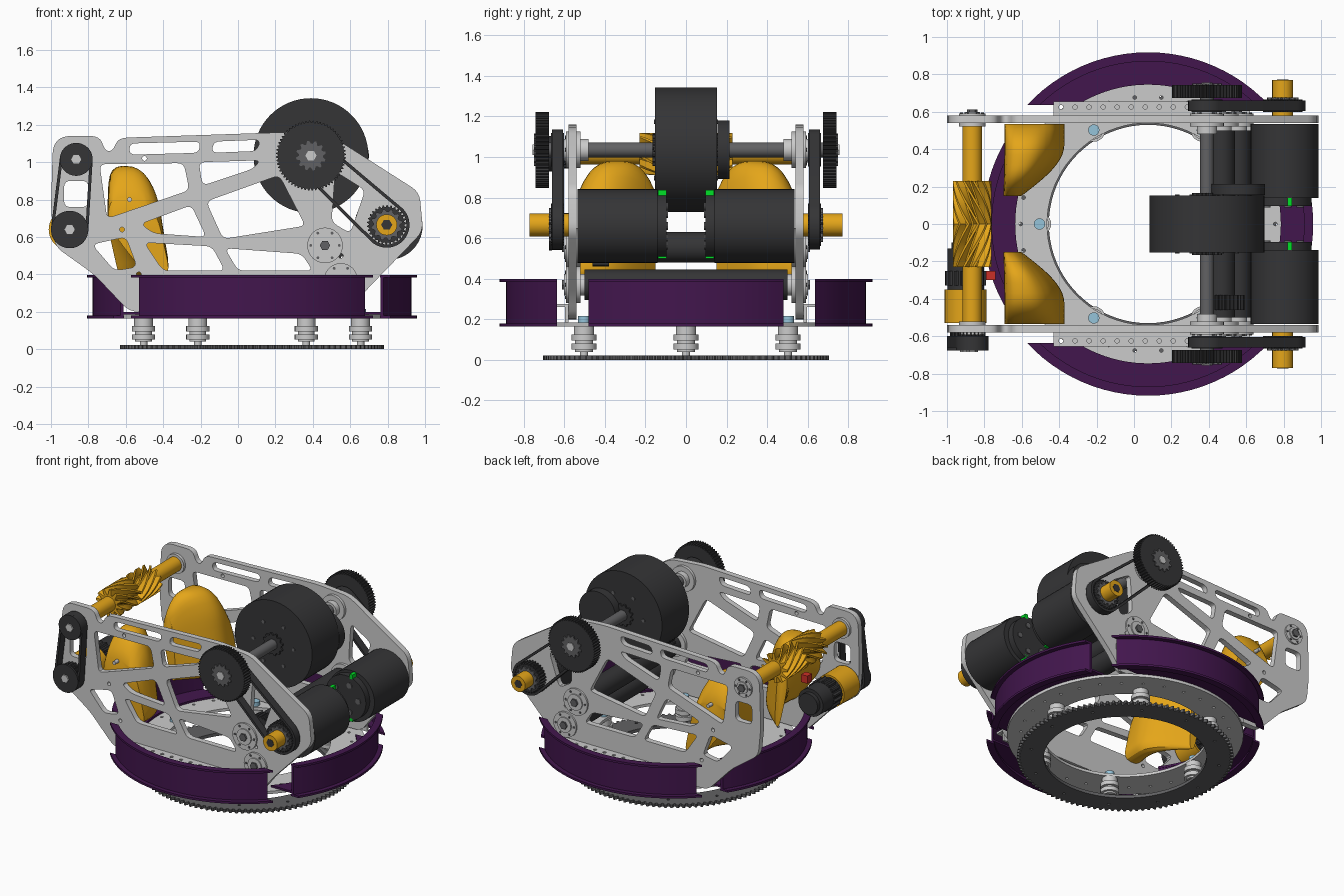
import bpy, bmesh
from math import sin, cos, pi, asin, acos, atan2, hypot
from mathutils import Vector

if "Cube" in bpy.data.objects:
    bpy.data.objects.remove(bpy.data.objects["Cube"])


def mat(name, rgb):
    m = bpy.data.materials.new(name)
    m.diffuse_color = (*rgb, 1)
    m.use_nodes = True
    m.node_tree.nodes["Principled BSDF"].inputs["Base Color"].default_value = m.diffuse_color
    return m


DARK = mat("dark", (0.035, 0.035, 0.037))
YELLOW = mat("yellow", (0.78, 0.38, 0.01))
PURPLE = mat("purple", (0.055, 0.008, 0.075))
GREEN = mat("green", (0.0, 0.75, 0.02))
RED = mat("red", (0.6, 0.03, 0.02))
BLUE = mat("blue", (0.3, 0.55, 0.7))
STEEL = mat("steel", (0.12, 0.12, 0.125))
CX = 0.075  # turntable centre


def add(name, me, m):
    ob = bpy.data.objects.new(name, me)
    bpy.context.collection.objects.link(ob)
    if m:
        me.materials.clear()
        me.materials.append(m)
    return ob


def slab(name, loops, a, b, axis='Y', m=None):
    """Filled outline (later loops are holes) extruded from a to b."""
    cu = bpy.data.curves.new(name, 'CURVE')
    cu.dimensions, cu.fill_mode, cu.extrude = '2D', 'BOTH', abs(b - a) / 2
    for lp in loops:
        s = cu.splines.new('POLY')
        s.points.add(len(lp) - 1)
        for p, q in zip(s.points, lp):
            p.co = (q[0], q[1], 0, 1)
        s.use_cyclic_u = True
    tmp = bpy.data.objects.new(name + "_curve", cu)
    me = bpy.data.meshes.new_from_object(tmp)
    bpy.data.objects.remove(tmp)
    c = (a + b) / 2
    for v in me.vertices:
        u, w, t = v.co
        v.co = (u, c - t, w) if axis == 'Y' else (u, w, c + t)
    return add(name, me, m)


def loft(name, sections, m):
    bm = bmesh.new()
    rings = [[bm.verts.new(p) for p in s] for s in sections]
    n = len(rings[0])
    for r, q in zip(rings, rings[1:]):
        for i in range(n):
            bm.faces.new((r[i], r[(i + 1) % n], q[(i + 1) % n], q[i]))
    bm.faces.new(rings[0])
    bm.faces.new(rings[-1])
    bmesh.ops.recalc_face_normals(bm, faces=bm.faces)
    me = bpy.data.meshes.new(name)
    bm.to_mesh(me)
    bm.free()
    return add(name, me, m)


def circle(x, y, r, n=40):
    return [(x + r * cos(2 * pi * i / n), y + r * sin(2 * pi * i / n)) for i in range(n)]


def gear(x, y, r, depth, n, phase=0):
    return [(x + (r - depth * (j in (0, 3))) * cos(2 * pi * (i + j / 4) / n + phase),
             y + (r - depth * (j in (0, 3))) * sin(2 * pi * (i + j / 4) / n + phase))
            for i in range(n) for j in range(4)]


def rounded(pts, r):
    out, n = [], len(pts)
    for i in range(n):
        p, a, b = Vector(pts[i]), Vector(pts[i - 1]), Vector(pts[(i + 1) % n])
        s = p + (a - p) * min(0.45, r / (a - p).length)
        e = p + (b - p) * min(0.45, r / (b - p).length)
        out += [tuple(s * (1 - t) ** 2 + p * 2 * t * (1 - t) + e * t * t) for t in (0, .25, .5, .75, 1)]
    return out


def belt(c1, r1, c2, r2):
    d, th = hypot(c2[0] - c1[0], c2[1] - c1[1]), atan2(c2[1] - c1[1], c2[0] - c1[0])
    b = acos((r1 - r2) / d)
    arc = lambda c, r, s, e: [(c[0] + r * cos(s + (e - s) * i / 20), c[1] + r * sin(s + (e - s) * i / 20))
                              for i in range(21)]
    return arc(c1, r1, th + b, th + 2 * pi - b) + arc(c2, r2, th - b, th + b)


def rod(name, x, z, r, a, b, m=None, n=40):
    return slab(name, [circle(x, z, r, n)], a, b, 'Y', m)


def box(name, lo, hi, m=None):
    return slab(name, [[(lo[0], lo[1]), (hi[0], lo[1]), (hi[0], hi[1]), (lo[0], hi[1])]], lo[2], hi[2], 'Z', m)


# Turntable: ring gear, plate and six guide rollers
polar = lambda r, n: [(CX + r * cos(2 * pi * i / n), r * sin(2 * pi * i / n)) for i in range(n)]
slab("ring_gear", [gear(CX, 0, 0.705, 0.022, 110), circle(CX, 0, 0.53, 80)]
     + [circle(x, y, 0.01, 8) for x, y in polar(0.62, 12)], 0, 0.022, 'Z', STEEL)
slab("turntable_plate", [circle(CX, 0, 0.77, 80), circle(CX, 0, 0.54, 80)]
     + [circle(x, y, 0.01, 8) for x, y in polar(0.68, 30)], 0.165, 0.185, 'Z')
for x, y in polar(0.58, 6):
    for r, a, b, m in ((0.02, 0.01, 0.17, None), (0.045, 0.04, 0.052, None), (0.062, 0.052, 0.08, None),
                       (0.045, 0.08, 0.095, None), (0.062, 0.095, 0.125, None), (0.05, 0.125, 0.165, None),
                       (0.03, 0.185, 0.215, BLUE)):
        slab("guide_roller", [circle(x, y, r, 24)], a, b, 'Z', m)


# Purple channel guard in four arcs
def sector(r0, r1, rot, lim, wide, dx, dy):
    def arc(r):
        a = asin(lim / r)
        s, e = (a - pi / 2, pi / 2 - a) if wide else (-a, a)
        return [(CX + dx + r * cos(rot + s + (e - s) * i / 24), dy + r * sin(rot + s + (e - s) * i / 24))
                for i in range(25)]
    return arc(r0) + arc(r1)[::-1]


for rot, lim, wide, dy in ((0, .48, 0, 0), (pi, .48, 0, 0), (pi / 2, .6, 1, .035), (-pi / 2, .6, 1, -.035)):
    for part, r0, r1, a, b in (("web", .838, .852, .17, .395), ("top_lip", .835, .883, .383, .398),
                               ("bottom_lip", .835, .883, .165, .18), ("floor", .71, .85, .186, .2)):
        slab("guard_" + part, [sector(r0, r1, rot, lim, wide, 0, dy)], a, b, 'Z', PURPLE)

# Side plates with truss cut-outs, perforated rails and bearings
outline = [(-.94, 1.14), (-.74, 1.14), (-.71, 1.06), (-.67, 1.06), (-.64, 1.13), (.25, 1.16), (.5, 1.14), (.97, .84),
           (.99, .63), (.68, .31), (.6, .2), (-.58, .2), (-.77, .4), (-.98, .55), (-1, .75), (-.99, 1.09)]
cuts = [[(-.58, 1.1), (-.2, 1.11), (-.21, 1.05), (-.58, 1.04)], [(-.13, 1.11), (.12, 1.12), (.1, 1.06), (-.14, 1.05)],
        [(-.74, .99), (-.29, .995), (-.26, .85), (-.7, .7)], [(-.21, 1), (.12, 1.01), (.08, .965), (-.19, .875)],
        [(-.52, .67), (-.25, .77), (-.17, .6), (-.45, .62)], [(-.17, .79), (.22, .93), (.36, .66), (-.08, .59)],
        [(-.5, .57), (-.14, .55), (-.07, .42), (-.4, .42)], [(-.07, .54), (.34, .51), (.4, .42), (0, .42)],
        [(-.78, .56), (-.6, .6), (-.54, .44), (-.66, .42)], [(-.93, .9), (-.8, .9), (-.8, .76), (-.93, .76)],
        [(.52, .95), (.68, .85), (.6, .62), (.5, .68)]]
bolts = [(-.58, .8), (-.5, 1.02), (-.53, .4), (-.62, .64), (.55, .5)]
for s in (-1, 1):
    slab("side_plate", [rounded(outline, .05)] + [rounded(c, .035) for c in cuts]
         + [circle(x, z, .013, 12) for x, z in bolts], s * .54, s * .58)
    slab("rail_flange", [[(-.43, s * .58), (.62, s * .58), (.62, s * .655), (-.43, s * .655)]]
         + [circle(-.39 + .075 * i, s * .625, .012, 10) for i in range(14)], .26, .275, 'Z')
    box("rail_wall", (-.43, min(s * .58, s * .595), .185), (.62, max(s * .58, s * .595), .26))
    for x, z, r in ((.465, .555, .095), (.55, .37, .09), (.39, 1.035, .09), (-.865, 1.015, .07)):
        rod("bearing_flange", x, z, r, s * .52, s * .592)
        rod("bearing_core", x, z, r * .6, s * .48, s * .6)
        slab("hex_nut", [circle(x, z, .028, 6)], s * .6, s * .612, 'Y', STEEL)
        for px, pz in circle(x, z, r * .8, 6):
            rod("bearing_screw", px, pz, .008, s * .592, s * .597, STEEL, 8)

# Flywheel on its shaft with side pulleys and drive belts
FW, MO = (.39, 1.035), (.795, .665)
rod("flywheel", *FW, .307, -.153, .153, DARK, 64)
rod("shooter_shaft", *FW, .037, -.68, .68, STEEL)
rod("idler_disc", .555, 1.035, .145, .155, .215, DARK)
for s in (-1, 1):
    slab("flywheel_hub", [gear(*FW, .08, .014, 12)], s * .153, s * .165, 'Y', DARK)
    for px, pz in circle(*FW, .16, 6):
        rod("flywheel_bolt", px, pz, .012, s * .153, s * .158, STEEL, 10)
    slab("large_pulley", [gear(*FW, .187, .01, 60)], s * .675, s * .742, 'Y', DARK)
    slab("pulley_hub", [gear(*FW, .08, .016, 12)], s * .742, s * .75, 'Y', STEEL)
    slab("shaft_end", [circle(*FW, .03, 6)], s * .75, s * .757)
    slab("drive_belt", [belt(FW, .1, MO, .122), belt(FW, .083, MO, .105)], s * .605, s * .66, 'Y', DARK)
    rod("belt_pulley", *FW, .083, s * .6, s * .665, DARK)
    slab("motor_pulley", [gear(*MO, .105, .01, 30)], s * .6, s * .665, 'Y', DARK)
    slab("motor_pulley_hub", [gear(*MO, .085, .014, 12)], s * .665, s * .675, 'Y', STEEL)
    rod("motor_tube", *MO, .056, s * .58, s * .77, YELLOW)
    slab("motor_tube_end", [circle(*MO, .03, 6)], s * .77, s * .772, 'Y', DARK)
    # Drive motors with electronics on their inner ends
    rod("drive_motor", .805, .66, .182, s * .14, s * .535, DARK)
    rod("motor_cap", .79, .66, .16, s * .095, s * .14, DARK)
    for px, pz in circle(.79, .66, .1, 5):
        rod("cap_screw", px, pz, .02, s * .088, s * .095, STEEL, 12)
    for z in (.5, .805):
        box("terminal", (.82, s * .117 - .022, z), (.845, s * .117 + .022, z + .032), GREEN)

# Feed rollers
rod("feed_roller_upper", .465, .555, .075, -.5, .5, DARK)
rod("feed_roller_lower", .55, .37, .075, -.5, .5, DARK)
slab("feed_pulley", [gear(.49, .56, .1, .01, 24)], -.46, -.38, 'Y', DARK)

# Intake roller with chevron vanes
IN, IM = (-.865, 1.015), (-.9, .64)
rod("intake_roller", *IN, .052, -.53, .53, YELLOW)
vanes = []
for i in range(-8, 9):
    y = .23 * i / 8
    vanes.append([(x, y, z) for x, z in gear(*IN, .104, .04, 12, 1.3 * abs(i) / 8)])
loft("chevron_vanes", vanes, YELLOW)

# Intake motor and belt on the front side
rod("gearbox", *IM, .112, -.53, -.35, YELLOW)
rod("intake_motor", *IM, .098, -.35, -.13, DARK)
slab("motor_rib", [gear(*IM, .11, .012, 16)], -.33, -.25, 'Y', DARK)
rod("intake_motor_end", *IM, .075, -.13, -.1, DARK)
box("connector", (-.79, -.3, .7), (-.74, -.25, .755), RED)
slab("intake_belt", [belt(IN, .088, IM, .1), belt(IN, .072, IM, .084)], -.66, -.6, 'Y', DARK)
for c, r in ((IN, .072), (IM, .084)):
    slab("intake_pulley", [gear(*c, r, .008, 20)], -.665, -.58, 'Y', DARK)
    rod("intake_pulley_flange", *c, r + .016, -.675, -.66, DARK)
    slab("intake_hex", [circle(*c, .03, 6)], -.685, -.675)

# Curved yellow deflectors that narrow toward the middle
prof = rounded([(-.68, .98), (-.52, .98), (-.43, .84), (-.36, .4), (-.48, .38), (-.64, .66), (-.7, .8)], .1)
for s in (-1, 1):
    secs = []
    for i in range(15):
        y = .15 + .385 * i / 14
        k = .3 + .7 * min(1, sin(pi / 2 * min(1, i / 10)))
        drop = 1 - .3 * (abs(y - .34) / .2) ** 3
        secs.append([(-.7 + (x + .7) * k, s * y, .38 + (z - .38) * drop) for x, z in prof])
    loft("deflector", secs, YELLOW)

# Smooth round sides, keep edges sharp
bpy.ops.object.select_all(action='SELECT')
bpy.context.view_layer.objects.active = bpy.context.collection.objects[0]
bpy.ops.object.shade_smooth_by_angle(angle=0.5)
